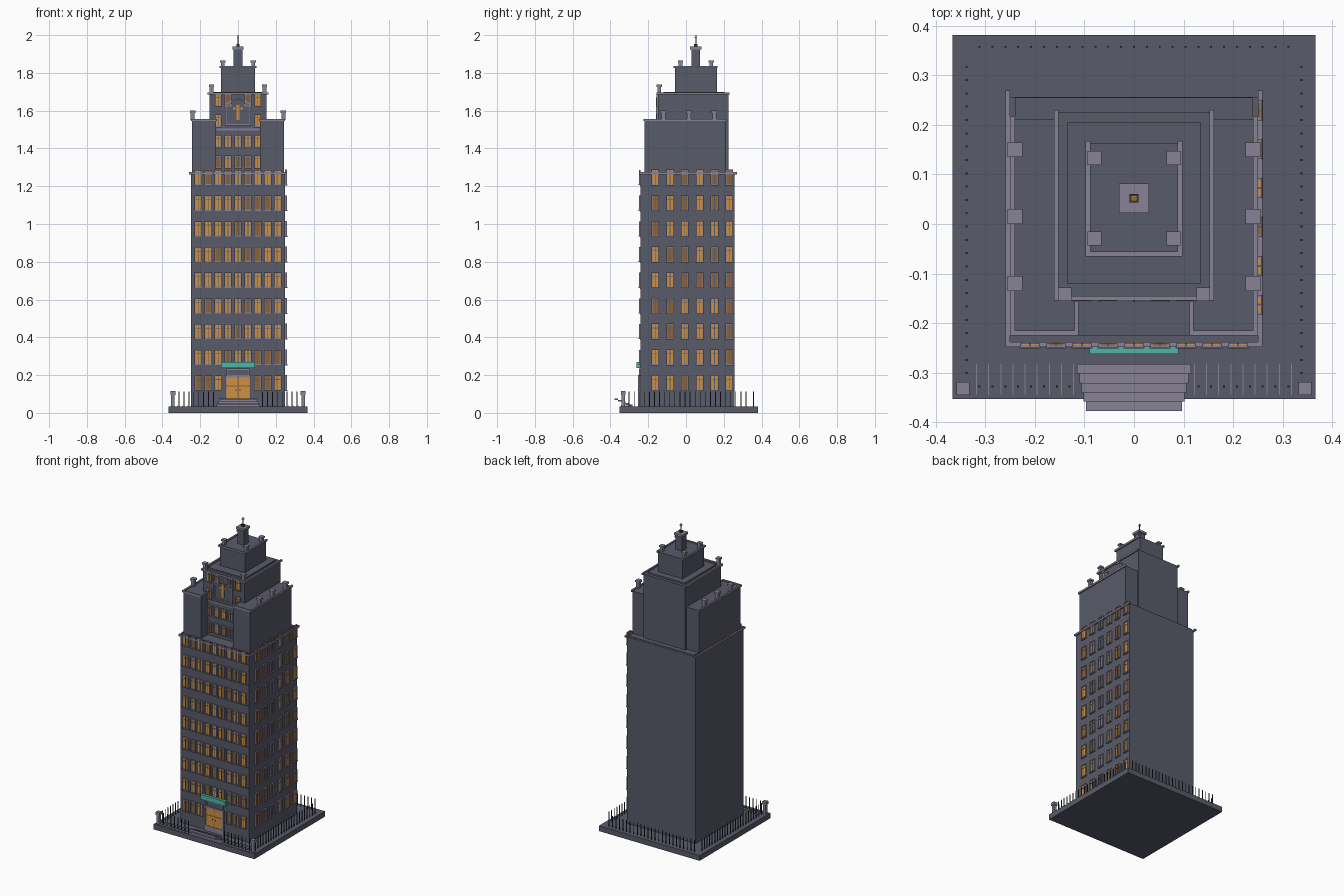
import bpy, bmesh, math, random
from mathutils import Matrix, Vector

random.seed(4)
if "Cube" in bpy.data.objects:
    bpy.data.objects.remove(bpy.data.objects["Cube"])


def material(name, r, g, b):
    m = bpy.data.materials.new(name)
    m.use_nodes = True
    m.diffuse_color = (r, g, b, 1)
    m.node_tree.nodes["Principled BSDF"].inputs["Base Color"].default_value = (r, g, b, 1)
    return m


STONE, TRIM, GLOW, DIM, TEAL, IRON = range(6)
MATS = [material("slate stone", .098, .105, .144), material("pale trim", .25, .225, .30),
        material("lit glass", .61, .28, .055), material("dim glass", .28, .13, .04),
        material("teal awning", .08, .46, .37), material("dark iron", .035, .037, .05)]


class Part:
    """Collects boxes into one named object."""

    def __init__(self, name):
        self.name, self.bm = name, bmesh.new()

    def box(self, x0, x1, y0, y1, z0, z1, mat=STONE, frame=Matrix()):
        centre = Vector((x0 + x1, y0 + y1, z0 + z1)) / 2
        size = (abs(x1 - x0), abs(y1 - y0), abs(z1 - z0), 1)
        old = len(self.bm.faces)
        bmesh.ops.create_cube(self.bm, size=1,
                              matrix=frame @ Matrix.Translation(centre) @ Matrix.Diagonal(size))
        self.bm.faces.ensure_lookup_table()
        for f in self.bm.faces[old:]:
            f.material_index = mat

    def post(self, x, y, w, z0, z1, mat=STONE):
        self.box(x - w / 2, x + w / 2, y - w / 2, y + w / 2, z0, z1, mat)

    def done(self):
        mesh = bpy.data.meshes.new(self.name)
        self.bm.to_mesh(mesh)
        self.bm.free()
        for m in MATS:
            mesh.materials.append(m)
        ob = bpy.data.objects.new(self.name, mesh)
        bpy.context.collection.objects.link(ob)


def single(name, *args):
    p = Part(name)
    p.box(*args)
    p.done()


def u_parapet(name, x, y0, y1, z, w=.01, h=.012):
    """Coping along the sides and front, open at the back."""
    p = Part(name)
    for s in (-1, 1):
        p.box(s * (x - w), s * x, y0, y1, z, z + h, TRIM)
    p.box(-x + w, x - w, y0, y0 + w, z, z + h, TRIM)
    p.done()


def pillars(name, spots, w, z, h):
    p = Part(name)
    for x, y in spots:
        p.post(x, y, w * .7, z, z + h * .75, TRIM)
        p.post(x, y, w, z + h * .75, z + h, TRIM)
    p.done()


def window(p, frame, w, h):
    """Framed pair of panes; local -y points out of the wall."""
    glass = DIM if random.random() < .25 else GLOW
    b = .005
    for s in (-1, 1):
        p.box(s * (w / 2 - b), s * w / 2, -.009, 0, -h / 2, h / 2, TRIM, frame)
        p.box(s * .002, s * (w / 2 - b), -.005, 0, -h / 2, h / 2, glass, frame)
    p.box(-.002, .002, -.007, 0, -h / 2, h / 2, STONE, frame)
    p.box(-w / 2, w / 2, -.009, 0, h / 2 - .004, h / 2, TRIM, frame)
    p.box(-w / 2 - .002, w / 2 + .002, -.011, 0, -h / 2 - .004, -h / 2 + .002, TRIM, frame)
    p.box(-w / 2 + b, w / 2 - b, -.007, 0, h * .2, h * .2 + .003, STONE, frame)


# Plinth and stacked tower tiers
single("plinth", -.367, .367, -.353, .382, 0, .035)
single("main_tower", -.25, .25, -.24, .257, .035, 1.262)
single("main_roof_slab", -.24, .24, -.225, .255, 1.262, 1.272)
single("middle_tier", -.152, .152, -.147, .225, 1.262, 1.69)
single("middle_roof_slab", -.135, .135, -.12, .205, 1.69, 1.7)
single("upper_tier", -.09, .09, -.058, .163, 1.69, 1.83)
for s, side in ((-1, "right"), (1, "left")):
    single(side + "_wing", s * .117, s * .243, -.22, .212, 1.262, 1.55)
    p = Part(side + "_wing_parapet")
    p.box(s * .24, s * .25, -.225, .217, 1.545, 1.557, TRIM)
    p.box(s * .112, s * .24, -.225, -.215, 1.545, 1.557, TRIM)
    p.box(s * .112, s * .12, -.215, -.15, 1.545, 1.557, TRIM)
    p.done()

# Copings and corner pillars
u_parapet("main_parapet", .26, -.248, .27, 1.262)
u_parapet("middle_parapet", .162, -.155, .23, 1.685)
u_parapet("upper_parapet", .098, -.066, .168, 1.825)
both = (-1, 1)
pillars("wing_pillars", [(s * .24, y) for s in both for y in (-.12, .015, .15)], .03, 1.55, .05)
pillars("middle_pillars", [(s * .14, -.142) for s in both], .028, 1.69, .048)
pillars("upper_pillars", [(s * .08, y) for s in both for y in (-.029, .133)], .028, 1.83, .035)
pillars("gate_pillars", [(s * .345, -.332) for s in both], .026, .035, .08)

# Spire
p = Part("spire")
p.post(0, .052, .046, 1.83, 1.925)
p.post(0, .052, .06, 1.925, 1.94, TRIM)
p.post(0, .052, .018, 1.94, 1.952, IRON)
p.post(0, .052, .005, 1.952, 1.985, IRON)
p.post(0, .052, .012, 1.985, 1.99, GLOW)
p.post(0, .052, .006, 1.99, 2.0, GLOW)
p.done()

# Window grids on the front and left faces
rows = [.16 + .136 * i for i in range(9)]
front = Part("front_windows")
for r, z in enumerate(rows):
    for c in range(-4, 5):
        if r == 0 and abs(c) < 2:
            continue
        window(front, Matrix.Translation((c * .0525, -.24, z)), .038, .076)
front.done()
turn = Matrix.Rotation(math.pi / 2, 4, "Z")
side = Part("left_windows")
for z in rows:
    for c in range(6):
        spot = Matrix.Translation((.25, -.163 + c * .0785, z))
        window(side, spot @ turn, .04, .08)
side.done()
upper = Part("upper_windows")
for r in range(4):
    for c in range(-2, 3):
        if (r == 2 and abs(c) < 2) or (r == 3 and c == 0):
            continue
        window(upper, Matrix.Translation((c * .0525, -.147, 1.33 + r * .109)), .036, .064)
upper.done()

# Thin sill courses across the front
p = Part("sill_courses")
for z in rows[1:]:
    p.box(-.25, .25, -.244, -.24, z - .047, z - .041)
p.box(-.115, .115, -.152, -.147, 1.495, 1.505, TRIM)
p.done()

# Gabled ornamental panel on the middle tier
p = Part("gable_panel")
p.box(-.06, .06, -.152, -.147, 1.53, 1.635)
p.box(-.068, .068, -.158, -.147, 1.522, 1.53, TRIM)
for s in both:
    p.box(s * .06, s * .068, -.158, -.147, 1.53, 1.635, TRIM)
    slope = Matrix.Translation((s * .034, 0, 1.65)) @ Matrix.Rotation(s * .42, 4, "Y")
    p.box(-.038, .038, -.158, -.147, -.004, .004, TRIM, slope)
    p.box(s * .012, s * .026, -.157, -.147, 1.605, 1.618, GLOW)
p.box(-.009, .009, -.158, -.147, 1.55, 1.635, GLOW)
p.done()

# Entrance: doors, surround and awning
p = Part("entrance_doors")
for s in both:
    p.box(s * .002, s * .06, -.247, -.24, .07, .14, GLOW)
    p.box(s * .002, s * .06, -.247, -.24, .144, .188, GLOW)
    p.box(s * .008, s * .014, -.251, -.247, .115, .123, IRON)
p.box(-.06, .06, -.245, -.24, .07, .188, DIM)
p.done()
p = Part("entrance_surround")
for s in both:
    p.box(s * .06, s * .07, -.253, -.24, .035, .2, TRIM)
    p.box(s * .055, s * .062, -.25, -.24, .2, .235, TRIM)
p.box(-.07, .07, -.253, -.24, .188, .2, TRIM)
p.box(-.055, .055, -.246, -.24, .2, .235)
p.box(-.062, .062, -.25, -.24, .228, .236, TRIM)
p.box(-.06, .06, -.25, -.24, .035, .07, TRIM)
p.done()
single("awning", -.09, .09, -.263, -.24, .238, .27, TEAL)

# Entrance steps, narrowing and rising outwards
p = Part("entrance_steps")
for i in range(5):
    x, y, z = .115 - i * .0045, -.283 - i * .019, .035 + i * .008
    p.box(-x, x, y - .019, y, z, z + .01, TRIM)
p.done()

# Paving strips and iron fence
p = Part("paving_strips")
for i in range(9):
    for s in both:
        x = s * (.122 + i * .0245)
        p.box(x - .001, x + .001, -.345, -.283, .035, .038, TRIM)
p.done()
p = Part("iron_fence")
for i in range(25):
    t = -.312 + i * .026
    p.post(t, .358, .004, .035, .112, IRON)
    if abs(t) > .12:
        p.post(t, -.328, .004, .035, .112, IRON)
    for s in both:
        p.post(s * .338, -.328 + i * .0269, .004, .035, .112, IRON)
p.done()
